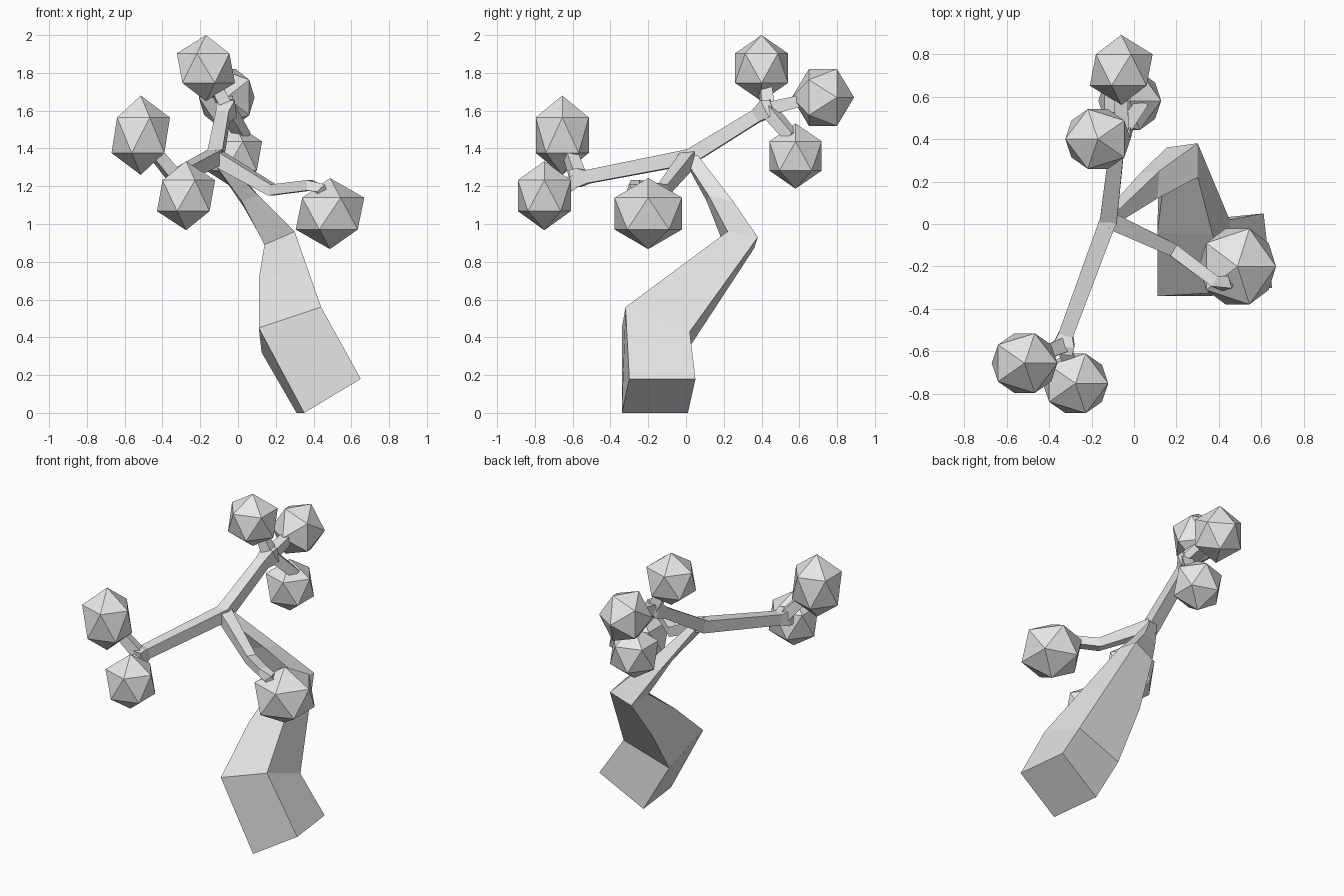
import bpy, bmesh, math
from mathutils import Vector, Matrix

cube = bpy.data.objects.get("Cube")
if cube:
    bpy.data.objects.remove(cube, do_unlink=True)

GREY = (0.8, 0.8, 0.8, 1.0)
mat = bpy.data.materials.new("pale_grey")
mat.use_nodes = True
mat.diffuse_color = GREY
mat.node_tree.nodes["Principled BSDF"].inputs["Base Color"].default_value = GREY


def finish(bm, name):
    bmesh.ops.recalc_face_normals(bm, faces=bm.faces)
    mesh = bpy.data.meshes.new(name)
    bm.to_mesh(mesh)
    bm.free()
    mesh.materials.append(mat)
    obj = bpy.data.objects.new(name, mesh)
    bpy.context.collection.objects.link(obj)
    return obj


def skin(name, rings):
    """Closed four-sided tube through a list of rings."""
    bm = bmesh.new()
    loops = [[bm.verts.new(p) for p in ring] for ring in rings]
    for a, b in zip(loops, loops[1:]):
        for i in range(4):
            j = (i + 1) % 4
            bm.faces.new((a[i], a[j], b[j], b[i]))
    bm.faces.new(loops[0])
    bm.faces.new(loops[-1])
    return finish(bm, name)


def branch(name, points, widths):
    """Square tube along a path, with one width per point."""
    pts = [Vector(p) for p in points]
    rings = []
    for i, (p, w) in enumerate(zip(pts, widths)):
        ahead = pts[min(i + 1, len(pts) - 1)]
        behind = pts[max(i - 1, 0)]
        d = (ahead - behind).normalized()
        side = d.cross(Vector((0, 0, 1))).normalized()
        up = side.cross(d)
        rings.append([p + (side * s + up * u) * w / 2
                      for s, u in ((-1, -1), (1, -1), (1, 1), (-1, 1))])
    return skin(name, rings)


def leaf_ball(name, center, radii, rotation=(0, 0, 0)):
    bm = bmesh.new()
    bmesh.ops.create_icosphere(bm, subdivisions=1, radius=1)
    bmesh.ops.transform(bm, matrix=Matrix.Diagonal((*radii, 1)), verts=bm.verts)
    obj = finish(bm, name)
    obj.location = center
    obj.rotation_euler = [math.radians(a) for a in rotation]


# Leaning trunk, bent twice and tapering to the fork
skin("trunk", [
    [(.35, -.34, 0), (.65, -.30, .18), (.61, .05, .18), (.31, .01, 0)],
    [(.11, -.34, .45), (.44, -.32, .56), (.45, .02, .43), (.125, 0, .32)],
    [(.11, -.04, .71), (.37, -.05, .76), (.375, .20, .68), (.115, .19, .61)],
    [(.14, .20, .89), (.30, .22, .96), (.30, .38, .93), (.155, .36, .87)],
    [(.02, .11, 1.12), (.11, .12, 1.15), (.12, .25, 1.12), (.03, .24, 1.09)],
    [(-.14, -.01, 1.34), (-.10, -.01, 1.35), (-.09, .05, 1.38), (-.14, .05, 1.38)],
])

# Main limbs
fork = (-.12, .02, 1.355)
front_node = (-.33, -.57, 1.245)
back_node = (-.06, .43, 1.61)
branch("front_limb", [fork, (-.32, -.52, 1.25), front_node, (-.335, -.61, 1.24)],
       [.08, .07, .10, .09])
branch("back_limb", [fork, (-.08, .37, 1.57), back_node, (-.055, .46, 1.62)],
       [.08, .07, .10, .08])
branch("side_limb", [fork, (.18, -.12, 1.18), (.38, -.27, 1.205), (.43, -.28, 1.19),
                     (.45, -.25, 1.12)], [.08, .06, .055, .06, .05])

# Twigs holding the leaf balls
for name, start, end in (
        ("front_outer", front_node, (-.45, -.62, 1.39)),
        ("front_inner", front_node, (-.30, -.67, 1.17)),
        ("back_upper", back_node, (-.12, .42, 1.73)),
        ("back_rear", back_node, (-.06, .64, 1.66)),
        ("back_lower", back_node, (.03, .56, 1.46))):
    branch(name + "_twig", [start, end], [.07, .06])

# Faceted leaf balls
leaf_ball("front_outer_leaves", (-.515, -.655, 1.47), (.173, .165, .21))
leaf_ball("front_inner_leaves", (-.275, -.75, 1.15), (.172, .165, .183))
leaf_ball("side_leaves", (.487, -.2, 1.055), (.203, .21, .188))
leaf_ball("back_upper_leaves", (-.17, .40, 1.825), (.172, .165, .175), (0, 0, 180))
leaf_ball("back_rear_leaves", (-.06, .725, 1.67), (.165, .178, .165), (-90, 0, 0))
leaf_ball("back_lower_leaves", (-.02, .58, 1.36), (.165, .163, .173))
